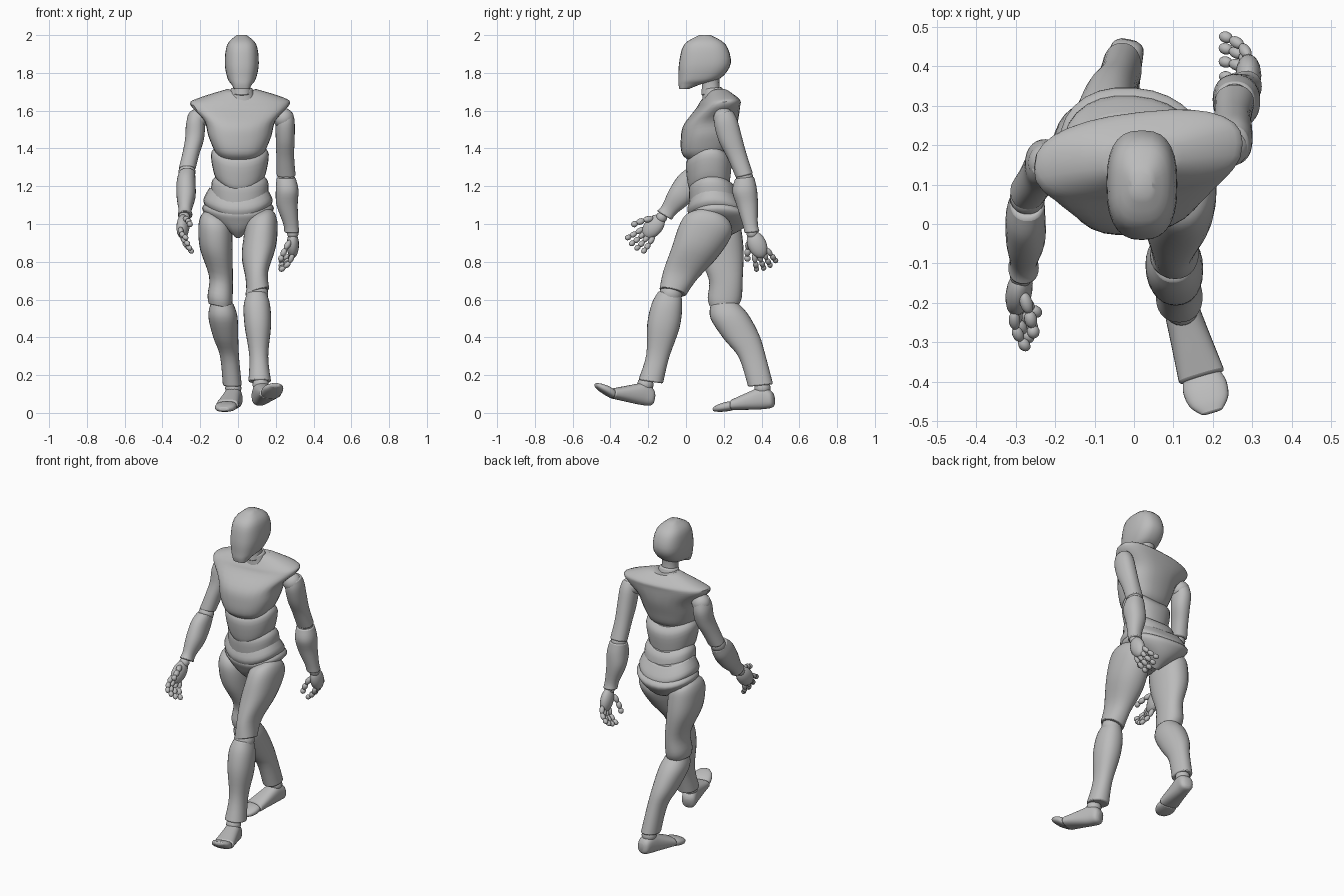
import bpy
import bmesh
from math import cos, sin, pi, copysign
from mathutils import Vector, Matrix

if "Cube" in bpy.data.objects:
    bpy.data.objects.remove(bpy.data.objects["Cube"], do_unlink=True)

GRAY = (.5, .5, .5, 1)
material = bpy.data.materials.new("plain gray")
material.diffuse_color = GRAY
material.use_nodes = True
material.node_tree.nodes["Principled BSDF"].inputs["Base Color"].default_value = GRAY

SIDES = 28
STEPS = 4
parts = []


def finish(name, bm):
    """Turn a bmesh into a named object with the shared material."""
    bmesh.ops.recalc_face_normals(bm, faces=bm.faces)
    mesh = bpy.data.meshes.new(name)
    bm.to_mesh(mesh)
    bm.free()
    mesh.materials.append(material)
    obj = bpy.data.objects.new(name, mesh)
    bpy.context.collection.objects.link(obj)
    parts.append(obj)
    return obj


def smooth_path(rings):
    """Catmull-Rom interpolation through the given rings."""
    rings = [Vector(ring) for ring in rings]
    padded = [rings[0], *rings, rings[-1]]
    result = []
    for before, start, end, after in zip(padded, padded[1:], padded[2:], padded[3:]):
        leave, arrive = (end - before) / 2, (after - start) / 2
        for step in range(STEPS):
            t = step / STEPS
            blend = t * t * (3 - 2 * t)
            result.append(start.lerp(end, blend)
                          + leave * (t * (1 - t) * (1 - t))
                          - arrive * (t * t * (1 - t)))
    return result + [rings[-1]]


def loft(name, rings, lean=0, roll=0, twist=0, sag=0, power=2.2, frame=None):
    """Skin rounded rings (x, y, z, half width, half depth).
    lean and roll tilt each ring, twist yaws it, sag lifts its two sides."""
    bm = bmesh.new()
    loops = []
    for center_x, center_y, center_z, half_width, half_depth in smooth_path(rings):
        loop = []
        for k in range(SIDES):
            c, s = cos(2 * pi * k / SIDES), sin(2 * pi * k / SIDES)
            x = half_width * copysign(abs(c) ** (2 / power), c)
            y = half_depth * copysign(abs(s) ** (2 / power), s)
            z = lean * y + roll * x + sag * c * c
            loop.append(bm.verts.new((center_x + x, center_y + y + twist * x, center_z + z)))
        loops.append(loop)
    for low, high in zip(loops, loops[1:]):
        for k in range(SIDES):
            n = (k + 1) % SIDES
            bm.faces.new((low[k], low[n], high[n], high[k]))
    bm.faces.new(loops[0])
    bm.faces.new(loops[-1])
    if frame:
        bm.transform(frame)
    obj = finish(name, bm)
    # Soften the rims of the part
    bevel = obj.modifiers.new("soft rim", 'BEVEL')
    bevel.width = .007
    bevel.segments = 2
    bevel.limit_method = 'ANGLE'
    bevel.angle_limit = pi / 4


def make_frame(origin, x, y, z):
    frame = Matrix((x, y, z)).transposed().to_4x4()
    frame.translation = origin
    return frame


def bead(name, start, end, width, depth, across):
    """Stretched ball running from start to end."""
    along = (end - start).normalized()
    side = (across - along * across.dot(along)).normalized()
    frame = make_frame((start + end) / 2, side, along.cross(side), along)
    size = Matrix.Diagonal((width, depth, (end - start).length * .58, 1))
    bm = bmesh.new()
    bmesh.ops.create_uvsphere(bm, u_segments=16, v_segments=10, radius=1, matrix=frame @ size)
    finish(name, bm)


def ball(name, center, radius):
    bm = bmesh.new()
    bmesh.ops.create_uvsphere(bm, u_segments=20, v_segments=12, radius=radius,
                              matrix=Matrix.Translation(center))
    finish(name, bm)


def hand(side, wrist, down, across, normal, curl):
    """Palm, four jointed fingers and a thumb."""
    wrist, normal = Vector(wrist), Vector(normal)
    down, across = Vector(down).normalized(), Vector(across).normalized()
    ball(side + "_wrist", wrist, .03)
    bead(side + "_palm", wrist, wrist + down * .13, .05, .033, across)
    for number, finger in enumerate(("index", "middle", "ring", "little")):
        spread = 1 - number * 2 / 3
        joint = wrist + down * (.115 - .01 * spread ** 2) + across * (.036 * spread)
        for bone, length in enumerate((.046, .038, .032)):
            way = down + across * (spread / 4) + normal * (curl * (bone + .6))
            tip = joint + way.normalized() * length
            bead(f"{side}_{finger}_finger_{bone}", joint, tip, .0145, .0145, across)
            joint = tip
    joint = wrist + (down + across) * .03 + normal * .015
    for bone, length in enumerate((.05, .04, .03)):
        way = down * (.7 + bone * .3) + (across + normal) / 2
        tip = joint + way.normalized() * length
        bead(f"{side}_thumb_{bone}", joint, tip, .017, .016, across)
        joint = tip


def foot(side, ankle, forward, toe_lift):
    """Foot and separate toe block, lofted heel to tip."""
    forward = Vector(forward).normalized()
    sideways = Vector((0, 0, 1)).cross(forward).normalized()
    up = forward.cross(sideways)
    frame = make_frame(Vector(ankle), sideways, up, forward)
    ball(side + "_ankle", ankle, .043)
    loft(side + "_foot", [
        (0, -.065, -.06, .02, .025), (0, -.06, -.045, .04, .045),
        (0, -.05, 0, .045, .06), (0, -.06, .06, .05, .05),
        (0, -.08, .17, .06, .027),
    ], frame=frame, power=2.5)
    loft(side + "_toes", [
        (0, -.084, .167, .05, .024), (0, -.084 + toe_lift / 3, .2, .057, .025),
        (0, -.086 + toe_lift * .7, .24, .05, .02), (0, -.088 + toe_lift, .27, .025, .01),
    ], frame=frame, power=2.5)


# Head and neck
loft("head", [
    (.02, -.01, 1.715, .04, .025), (.02, .02, 1.74, .055, .06),
    (.02, .07, 1.77, .075, .11), (.02, .1, 1.85, .09, .137),
    (.02, .1, 1.95, .077, .11), (.02, .1, 2, .026, .03),
], power=2.6)
loft("neck", [(.02, .155, 1.62, .085, .07), (.02, .14, 1.72, .056, .05)], lean=.1)
loft("neck_top", [(.02, .13, 1.69, .05, .05), (.02, .13, 1.74, .046, .046),
                  (.02, .13, 1.79, .05, .05)], lean=.2)

# Torso
loft("chest", [
    (.01, .095, 1.345, .12, .085), (.01, .1, 1.38, .14, .12),
    (.01, .11, 1.45, .168, .135), (.01, .13, 1.53, .19, .14),
    (.01, .17, 1.615, .264, .11), (.02, .18, 1.65, .22, .1),
    (.02, .17, 1.695, .075, .06),
], twist=.11, sag=.02, lean=.06, power=2.5)
loft("upper_abdomen", [
    (.01, .125, 1.175, .11, .1), (.01, .12, 1.21, .135, .11),
    (.01, .12, 1.32, .153, .12), (.01, .125, 1.365, .12, .09),
], twist=.07, sag=.05)
loft("waist", [
    (.01, .15, 1.09, .15, .13), (.01, .14, 1.18, .15, .125),
    (.01, .135, 1.215, .125, .11),
], sag=.04)
loft("hip_band", [
    (0, .17, 1.04, .17, .15), (0, .165, 1.08, .183, .158),
    (0, .155, 1.145, .15, .125),
], twist=-.08, sag=.05)
loft("pelvis", [
    (0, .15, .925, .035, .055), (0, .17, .965, .1, .115),
    (0, .18, 1.01, .165, .15), (0, .18, 1.05, .19, .165),
    (0, .17, 1.085, .16, .135),
], twist=-.08, sag=.035)

# Left leg, stepping forward
loft("left_thigh", [
    (.13, .13, 1.055, .05, .075), (.12, .12, 1.02, .08, .12),
    (.12, .1, .96, .09, .137), (.11, .045, .85, .09, .12),
    (.1, -.03, .73, .06, .09), (.105, -.07, .64, .06, .07),
], lean=-.22, roll=.3)
ball("left_knee", (.1, -.08, .63), .06)
loft("left_shin", [
    (.1, -.085, .635, .05, .06), (.1, -.1, .57, .07, .08),
    (.105, -.12, .46, .07, .085), (.11, -.15, .3, .05, .06),
    (.115, -.187, .165, .06, .065),
], lean=-.15)
foot("left", (.12, -.215, .15), (.3, -1, .2), .035)

# Right leg, trailing behind
loft("right_thigh", [
    (-.13, .165, 1.055, .05, .075), (-.12, .165, 1.02, .08, .115),
    (-.12, .165, .96, .09, .13), (-.115, .18, .85, .086, .125),
    (-.09, .21, .71, .063, .09), (-.095, .205, .61, .066, .09),
    (-.095, .2, .565, .06, .075),
], roll=-.2)
ball("right_knee", (-.085, .2, .56), .06)
loft("right_shin", [
    (-.085, .2, .58, .06, .07), (-.08, .23, .51, .077, .1),
    (-.065, .295, .4, .066, .094), (-.045, .35, .3, .05, .07),
    (-.03, .395, .145, .05, .066),
], lean=.1)
foot("right", (-.025, .405, .13), (-.2, -1, -.05), -.01)

# Left arm, swinging back
ball("left_shoulder", (.24, .2, 1.56), .055)
loft("left_upper_arm", [
    (.25, .2, 1.59, .04, .045), (.25, .21, 1.54, .05, .06),
    (.25, .235, 1.45, .05, .06), (.25, .27, 1.36, .047, .05),
    (.255, .31, 1.255, .05, .045),
], lean=.25)
ball("left_elbow", (.255, .31, 1.245), .046)
loft("left_forearm", [
    (.255, .31, 1.245, .05, .05), (.26, .31, 1.18, .06, .065),
    (.26, .325, 1.1, .056, .056), (.28, .34, 1, .04, .04),
    (.285, .35, .955, .04, .04),
], lean=.1)
hand("left", (.29, .35, .95), (0, .4, -.9), (0, -.9, -.4), (-1, 0, 0), .65)

# Right arm, swinging forward
ball("right_shoulder", (-.215, .155, 1.555), .055)
loft("right_upper_arm", [
    (-.22, .16, 1.585, .04, .045), (-.225, .155, 1.53, .05, .06),
    (-.23, .14, 1.45, .05, .056), (-.25, .11, 1.37, .045, .05),
    (-.27, .08, 1.29, .045, .045),
], lean=-.3)
ball("right_elbow", (-.27, .067, 1.275), .045)
loft("right_forearm", [
    (-.27, .057, 1.27, .043, .045), (-.275, .02, 1.22, .05, .06),
    (-.275, -.035, 1.145, .05, .055), (-.28, -.09, 1.075, .035, .037),
    (-.28, -.115, 1.045, .04, .04),
], lean=-.6)
hand("right", (-.285, -.13, 1.035), (-.1, -.65, -.75), (-.25, -.75, .6), (1, -.3, 0), .4)

# Smooth shading with sharp rims kept
bpy.ops.object.select_all(action='DESELECT')
for obj in parts:
    obj.select_set(True)
bpy.context.view_layer.objects.active = parts[0]
bpy.ops.object.shade_smooth_by_angle(angle=pi / 5)
